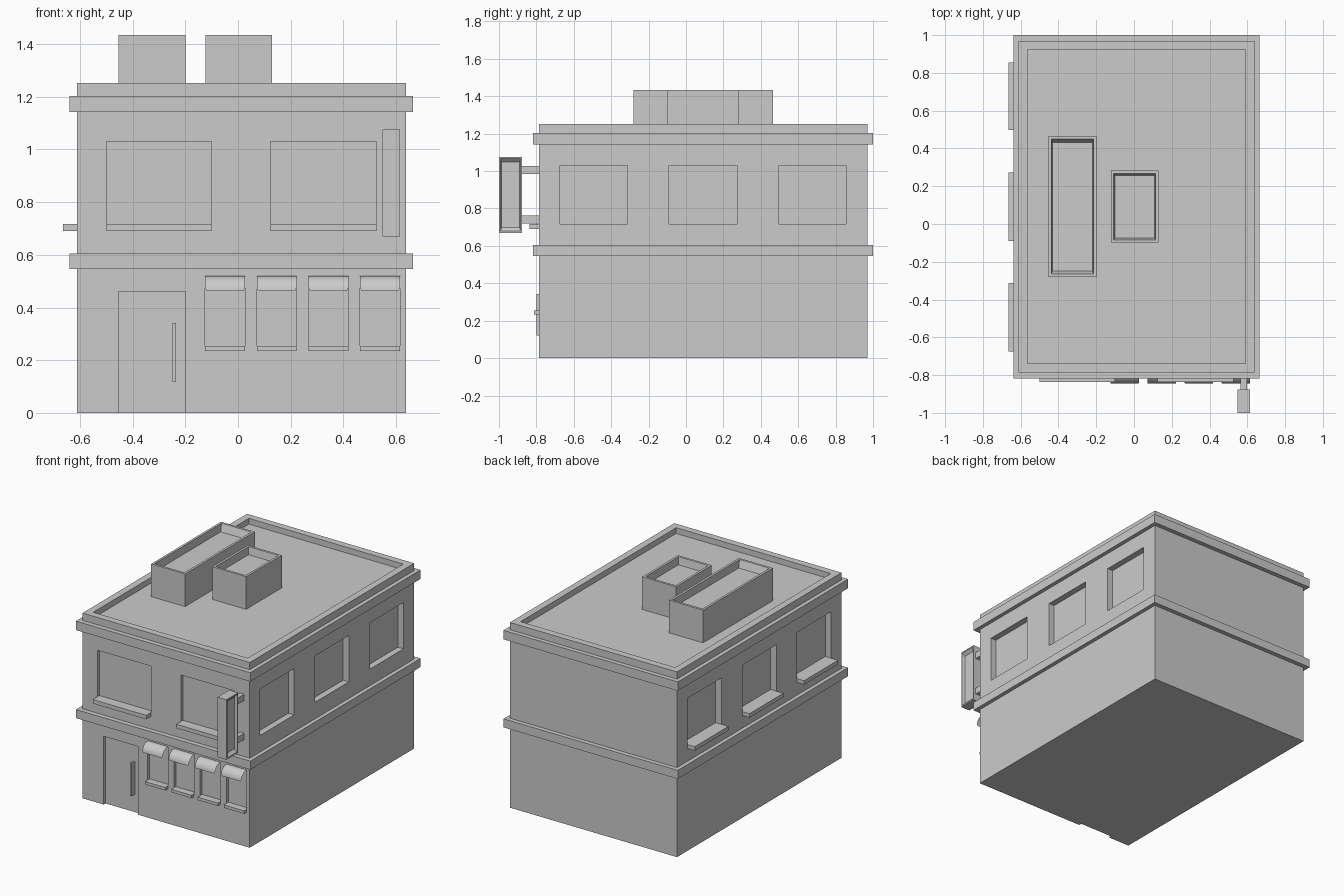
import bpy, bmesh, math
from mathutils import Vector

if "Cube" in bpy.data.objects:
    bpy.data.objects.remove(bpy.data.objects["Cube"])


def make_object(name, bm, recalc=True):
    if recalc:
        bmesh.ops.recalc_face_normals(bm, faces=bm.faces)
    mesh = bpy.data.meshes.new(name)
    bm.to_mesh(mesh)
    bm.free()
    obj = bpy.data.objects.new(name, mesh)
    bpy.context.collection.objects.link(obj)
    return obj


def add_box(bm, x0, x1, y0, y1, z0, z1):
    verts = bmesh.ops.create_cube(bm, size=1)["verts"]
    for v in verts:
        v.co = Vector((x1 if v.co.x > 0 else x0,
                       y1 if v.co.y > 0 else y0,
                       z1 if v.co.z > 0 else z0))


def box(name, *dims):
    bm = bmesh.new()
    add_box(bm, *dims)
    return make_object(name, bm)


def hollow_box(name, dims, directions, rim, depth, taper):
    """Box with a rimmed, slightly tapered hollow in the given sides."""
    bm = bmesh.new()
    add_box(bm, *dims)
    bm.normal_update()
    for d in directions:
        d = Vector(d)
        face = max(bm.faces, key=lambda f: f.normal.dot(d) + 0.001 * f.calc_center_median().dot(d))
        bmesh.ops.inset_region(bm, faces=[face], thickness=rim)
        bm.normal_update()
        new = bmesh.ops.extrude_discrete_faces(bm, faces=[face])["faces"][0]
        c = new.calc_center_median()
        for v in new.verts:
            v.co = c + (v.co - c) * taper - d * depth
        bm.normal_update()
    return make_object(name, bm)


# Main walls, floor bands, parapet and sunken roof as stacked rectangles
X0, X1, Y0, Y1 = -0.612, 0.638, -0.786, 0.970
BAND, PARAPET = 0.027, -0.047
levels = [(0, 0), (0, 0.547), (BAND, 0.547), (BAND, 0.605), (0, 0.605),
          (0, 1.142), (BAND, 1.142), (BAND, 1.203), (0, 1.203),
          (0, 1.252), (PARAPET, 1.252), (PARAPET, 1.213)]
bm = bmesh.new()
rings = []
for out, z in levels:
    oy = out * 1.2 if out > 0 else out
    rings.append([bm.verts.new(p) for p in (
        (X0 - out, Y0 - oy, z), (X1 + out, Y0 - oy, z),
        (X1 + out, min(Y1 + oy, 1), z), (X0 - out, min(Y1 + oy, 1), z))])
for a, b in zip(rings, rings[1:]):
    for i in range(4):
        j = (i + 1) % 4
        bm.faces.new((a[i], a[j], b[j], b[i]))
bm.faces.new(rings[0][::-1])
bm.faces.new(rings[-1])
walls = make_object("walls_and_roof", bm)

# Openings
upper_x = [(-0.50, -0.10), (0.124, 0.526)]
side_y = [(-0.674, -0.312), (-0.090, 0.272), (0.497, 0.856)]
shop_x = [(-0.125 + 0.1963 * i, 0.026 + 0.1963 * i) for i in range(4)]
DOOR = (-0.454, -0.199)
Z_LOW, Z_HIGH = 0.717, 1.030

# Recess cutters for door and windows
bm = bmesh.new()
FR, SD = 0.02, 0.042
for a, b in upper_x:
    add_box(bm, a, b, Y0 - 0.1, Y0 + FR, Z_LOW, Z_HIGH)
for a, b in shop_x:
    add_box(bm, a, b, Y0 - 0.1, Y0 + FR, 0.254, 0.518)
add_box(bm, *DOOR, Y0 - 0.1, Y0 + FR, -0.1, 0.461)
for a, b in side_y:
    add_box(bm, X0 - 0.1, X0 + SD, a, b, Z_LOW, Z_HIGH)
    add_box(bm, X1 - SD, X1 + 0.1, a, b, Z_LOW, Z_HIGH)
cutter = make_object("recess_cutter", bm)
cutter.hide_render = True
mod = walls.modifiers.new("recesses", "BOOLEAN")
mod.operation = "DIFFERENCE"
mod.solver = "EXACT"
mod.object = cutter
bpy.context.view_layer.objects.active = walls
bpy.ops.object.modifier_apply(modifier=mod.name)
bpy.data.objects.remove(cutter)

# Window sills
for i, (a, b) in enumerate(upper_x):
    box(f"upper_sill_{i}", a, b, -0.837, Y0, 0.690, Z_LOW)
for i, (a, b) in enumerate(side_y):
    box(f"side_sill_{i}", -0.665, X0, a, b, 0.690, Z_LOW)
for i, (a, b) in enumerate(shop_x):
    box(f"shop_sill_{i}", a, b, -0.814, Y0, 0.234, 0.254)

# Curved sheet awnings over the shop windows
STEPS = 8
for i, (a, b) in enumerate(shop_x):
    bm = bmesh.new()
    rows = []
    for k in range(STEPS + 1):
        t = math.pi / 2 * k / STEPS
        y = Y0 - 0.058 * math.sin(t)
        z = 0.463 + 0.057 * math.cos(t)
        cut = 0.006 if k == STEPS else 0
        rows.append((bm.verts.new((a + cut, y, z)), bm.verts.new((b - cut, y, z))))
    for p, q in zip(rows, rows[1:]):
        bm.faces.new((p[0], q[0], q[1], p[1]))
    awning = make_object(f"awning_{i}", bm, recalc=False)
    for poly in awning.data.polygons:
        poly.use_smooth = True

# Door handle
box("door_handle", -0.248, -0.235, -0.80, Y0 + FR, 0.12, 0.342)

# Rooftop units
UP = [(0, 0, 1)]
hollow_box("roof_unit_long", (-0.453, -0.199, -0.281, 0.465, 1.213, 1.434), UP, 0.022, 0.05, 0.95)
hollow_box("roof_unit_short", (-0.123, 0.130, -0.099, 0.282, 1.213, 1.434), UP, 0.022, 0.05, 0.95)

# Projecting sign with hollow sides and two brackets
hollow_box("hanging_sign", (0.548, 0.614, -1.0, -0.876, 0.670, 1.076),
           [(1, 0, 0), (-1, 0, 0)], 0.012, 0.018, 0.9)
for i, z in enumerate((0.720, 0.984)):
    box(f"sign_bracket_{i}", 0.565, 0.597, -0.876, Y0, z, z + 0.043)
